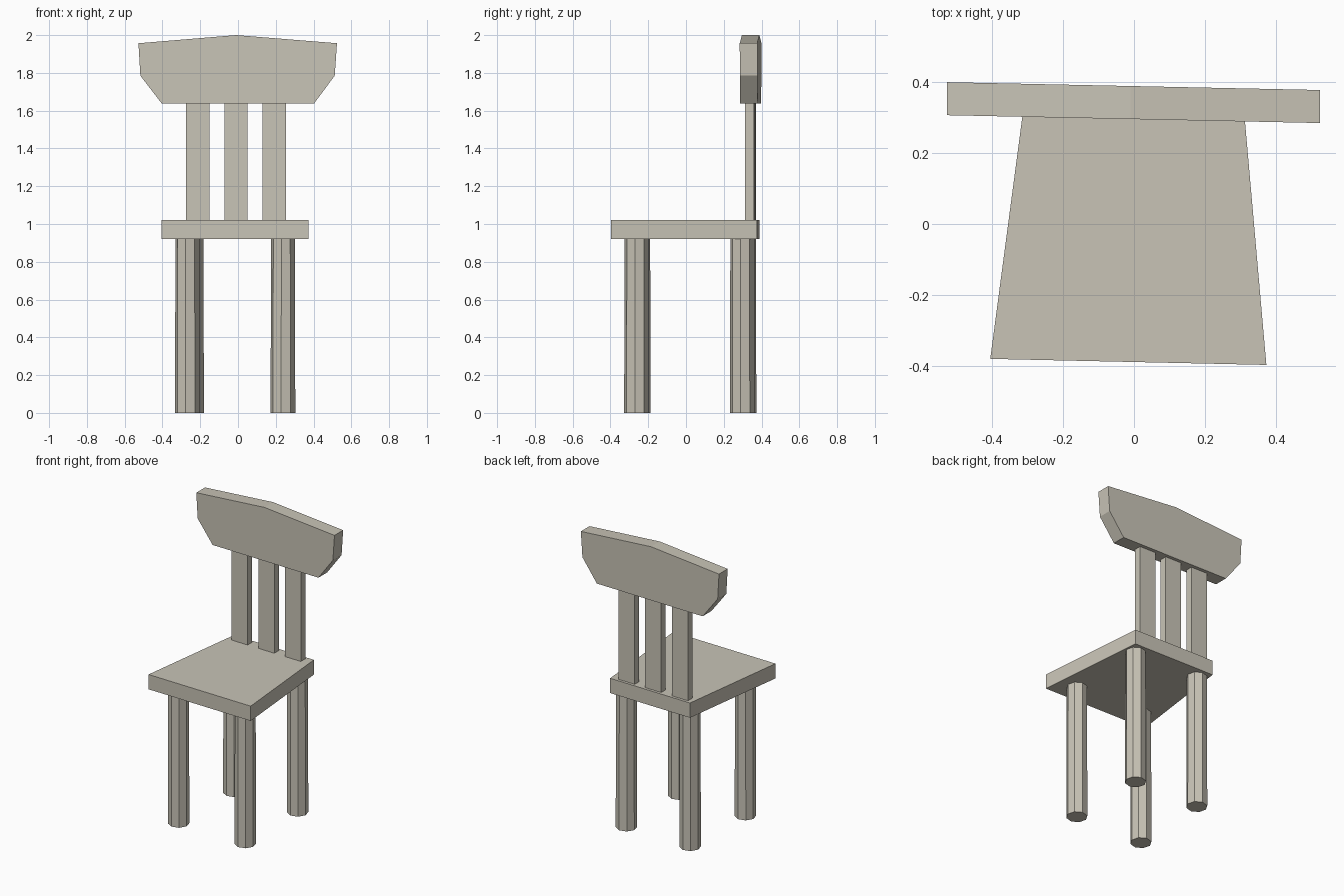
import bpy, bmesh, math

if "Cube" in bpy.data.objects:
    bpy.data.objects.remove(bpy.data.objects["Cube"])

wood = bpy.data.materials.new("pale beige wood")
wood.diffuse_color = (0.58, 0.55, 0.47, 1)
wood.use_nodes = True
wood.node_tree.nodes["Principled BSDF"].inputs["Base Color"].default_value = wood.diffuse_color

SKEW = -0.021  # the whole chair is turned slightly about z


def prism(name, bottom, top):
    """Closed solid between two matching rings of points."""
    bm = bmesh.new()
    a = [bm.verts.new(p) for p in bottom]
    b = [bm.verts.new(p) for p in top]
    n = len(a)
    bm.faces.new(a[::-1])
    bm.faces.new(b)
    for i in range(n):
        j = (i + 1) % n
        bm.faces.new((a[i], a[j], b[j], b[i]))
    bmesh.ops.recalc_face_normals(bm, faces=bm.faces)
    mesh = bpy.data.meshes.new(name)
    bm.to_mesh(mesh)
    bm.free()
    mesh.materials.append(wood)
    obj = bpy.data.objects.new(name, mesh)
    bpy.context.collection.objects.link(obj)
    return obj


def panel(name, profile, y, depth):
    """Upright board: x/z profile given depth, following the skew."""
    front = [(x, y - depth / 2 + SKEW * x, z) for x, z in profile]
    back = [(x, y + depth / 2 + SKEW * x, z) for x, z in profile]
    return prism(name, front, back)


# Seat: tapered towards the back
seat = [(-0.405, -0.38), (0.373, -0.397), (0.305, 0.377), (-0.303, 0.39)]
prism("seat", [(x, y, 0.92) for x, y in seat], [(x, y, 1.02) for x, y in seat])

# Legs: eight-sided, barely tapered
legs = {"front_leg_left": (-0.268, -0.253), "front_leg_right": (0.238, -0.262),
        "back_leg_left": (-0.246, 0.307), "back_leg_right": (0.238, 0.298)}
for name, (cx, cy) in legs.items():
    rings = []
    for r, z in ((0.066, 0), (0.064, 0.92)):
        rings.append([(cx + r * math.cos(math.radians(45 * k - 8)),
                       cy + r * math.sin(math.radians(45 * k - 8)), z)
                      for k in range(8)])
    prism(name, *rings)

# Back slats
for i, cx in enumerate((-0.213, -0.01, 0.192)):
    l, r = cx - 0.061, cx + 0.061
    panel(f"back_slat_{i + 1}", [(l, 1.02), (r, 1.02), (r, 1.64), (l, 1.64)], 0.341, 0.048)

# Top rail: wide crest with a low peak and clipped lower corners
rail = [(-0.403, 1.637), (0.402, 1.637), (0.512, 1.785), (0.524, 1.957),
        (-0.01, 2.0), (-0.527, 1.957), (-0.517, 1.785)]
panel("top_rail", rail, 0.342, 0.093)
